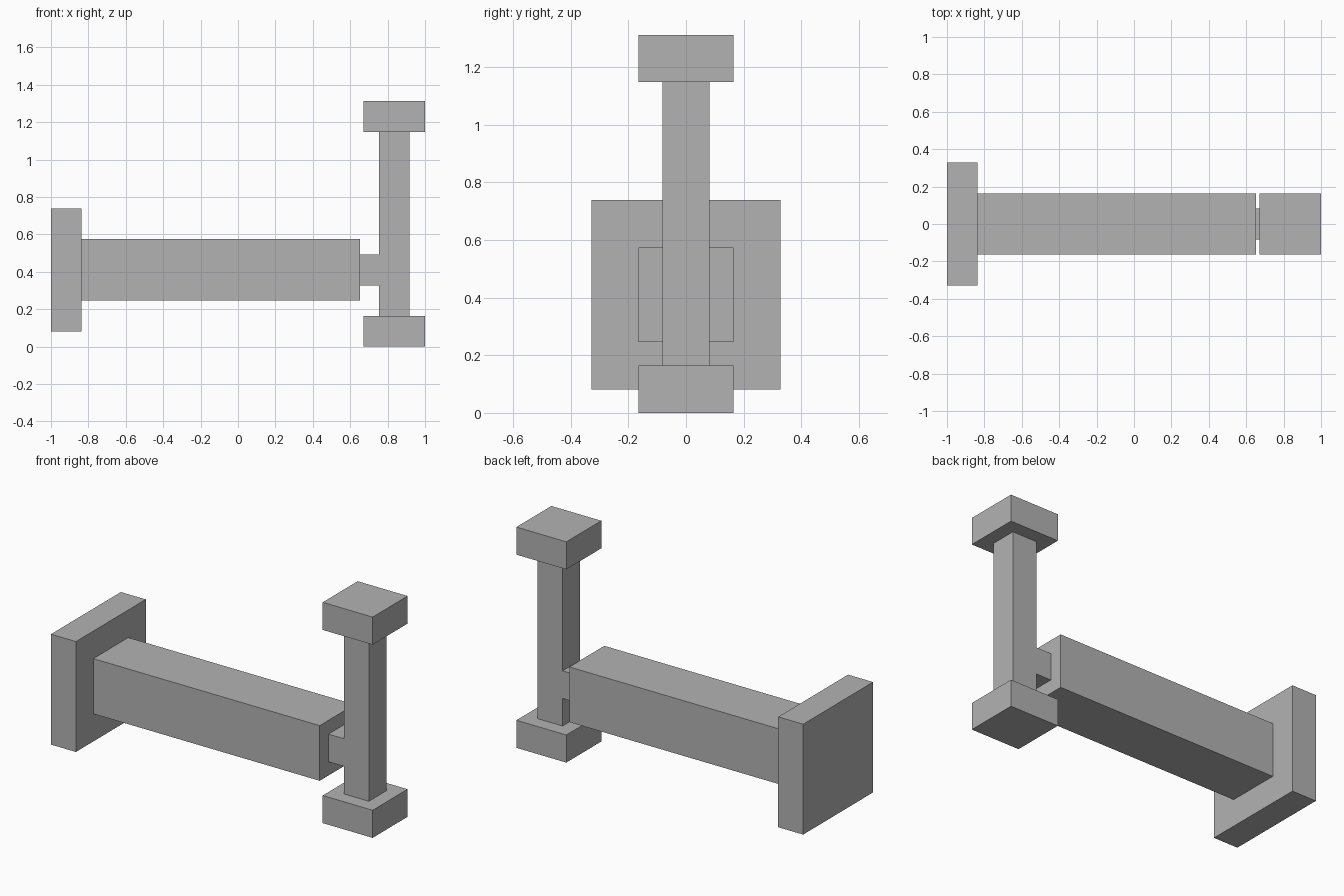
import bpy

cube = bpy.data.objects.get("Cube")
if cube:
    bpy.data.objects.remove(cube, do_unlink=True)

GREY = (0.45, 0.45, 0.45, 1.0)
mat = bpy.data.materials.new("plain grey")
mat.use_nodes = True
mat.diffuse_color = GREY
mat.node_tree.nodes["Principled BSDF"].inputs["Base Color"].default_value = GREY

U = 0.082            # half the thickness of the post, the base module
MID = 5 * U          # height of the beam axis
POST_X = 1 - 2 * U   # centre of the post
BEAM_END = 0.652
TOP = 16 * U


def box(name, x, z, half_depth):
    """Flat-sided block spanning x and z ranges, centred on y = 0."""
    bpy.ops.mesh.primitive_cube_add(
        size=1, location=(sum(x) / 2, 0, sum(z) / 2))
    ob = bpy.context.object
    ob.name = ob.data.name = name
    ob.scale = (x[1] - x[0], 2 * half_depth, z[1] - z[0])
    bpy.ops.object.transform_apply(location=False, rotation=False, scale=True)
    ob.data.materials.append(mat)
    return ob


# Large head plate, main beam and narrow neck along the horizontal axis
box("head_plate", (-1, -1 + 2 * U), (MID - 4 * U, MID + 4 * U), 4 * U)
box("main_beam", (-1 + 2 * U, BEAM_END), (MID - 2 * U, MID + 2 * U), 2 * U)
box("neck", (BEAM_END, POST_X - U), (MID - U, MID + U), U)

# Upright post with a square block at each end
box("upright_post", (POST_X - U, POST_X + U), (2 * U, TOP - 2 * U), U)
for name, z in (("lower_block", 0), ("upper_block", TOP - 2 * U)):
    box(name, (POST_X - 2 * U, POST_X + 2 * U), (z, z + 2 * U), 2 * U)
